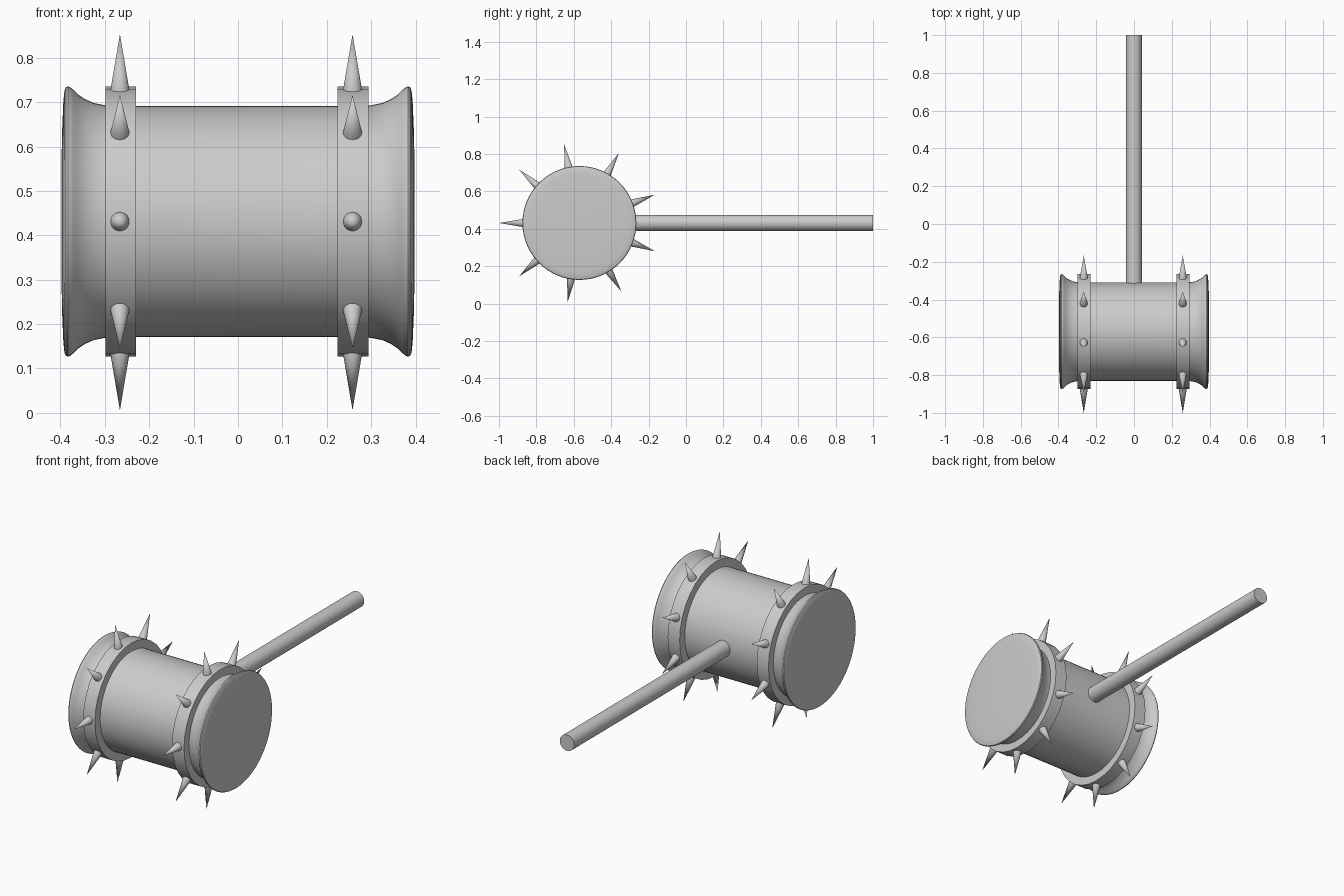
import bpy, bmesh
from math import sin, cos, pi, radians
from mathutils import Vector

if "Cube" in bpy.data.objects:
    bpy.data.objects.remove(bpy.data.objects["Cube"])

CY, CZ = -0.57, 0.431   # head axis, running along x


def finish(name, bm):
    bmesh.ops.remove_doubles(bm, verts=bm.verts, dist=1e-5)
    bmesh.ops.recalc_face_normals(bm, faces=bm.faces)
    me = bpy.data.meshes.new(name)
    bm.to_mesh(me)
    bm.free()
    ob = bpy.data.objects.new(name, me)
    bpy.context.collection.objects.link(ob)
    bpy.ops.object.select_all(action='DESELECT')
    ob.select_set(True)
    bpy.context.view_layer.objects.active = ob
    bpy.ops.object.shade_smooth_by_angle(angle=radians(35))
    return ob


def lathe(name, profile, sides):
    """Spin (x, radius) points around the head axis."""
    bm = bmesh.new()
    vs = [bm.verts.new((x, CY + r, CZ)) for x, r in profile]
    es = [bm.edges.new(p) for p in zip(vs, vs[1:])]
    bmesh.ops.spin(bm, geom=vs + es, cent=(0, CY, CZ), axis=(1, 0, 0),
                   angle=2 * pi, steps=sides, use_duplicate=False)
    return finish(name, bm)


def cone(name, base, tip, r1, r2, sides):
    base, tip = Vector(base), Vector(tip)
    d = tip - base
    bm = bmesh.new()
    bmesh.ops.create_cone(bm, cap_ends=True, segments=sides, radius1=r1,
                          radius2=r2, depth=d.length)
    bm.transform(d.to_track_quat('Z', 'Y').to_matrix().to_4x4())
    bmesh.ops.translate(bm, verts=bm.verts, vec=(base + tip) / 2)
    return finish(name, bm)


# Barrel head with flared, slightly domed ends
half = [(0.27, 0.260), (0.30, 0.262), (0.325, 0.267), (0.345, 0.276),
        (0.36, 0.286), (0.37, 0.296), (0.377, 0.302), (0.383, 0.3045),
        (0.388, 0.302), (0.391, 0.295), (0.3935, 0.27), (0.396, 0.21),
        (0.398, 0.12), (0.398, 0.0)]
lathe("hammer_head", [(-x, r) for x, r in reversed(half)] + half, 64)

# Handle
cone("handle", (0, -0.35, CZ), (0, 1.0, CZ), 0.0425, 0.0425, 32)

# Raised bands, each with nine spikes
angles = [180, 138.5, 101, 60.5, 20.5, -20.5, -58.5, -98.5, -138.5]
for side, x0, x1, xs in (("left", -0.299, -0.23, -0.266),
                         ("right", 0.224, 0.294, 0.258)):
    lathe("band_" + side, [(x0, 0.25), (x0, 0.304), (x1, 0.304),
                           (x1, 0.25), (x0, 0.25)], 32)
    for i, a in enumerate(angles):
        c, s = cos(radians(a)), sin(radians(a))
        cone(f"spike_{side}_{i + 1}",
             (xs, CY + 0.295 * c, CZ + 0.295 * s),
             (xs, CY + 0.43 * c, CZ + 0.43 * s), 0.0225, 0, 20)
